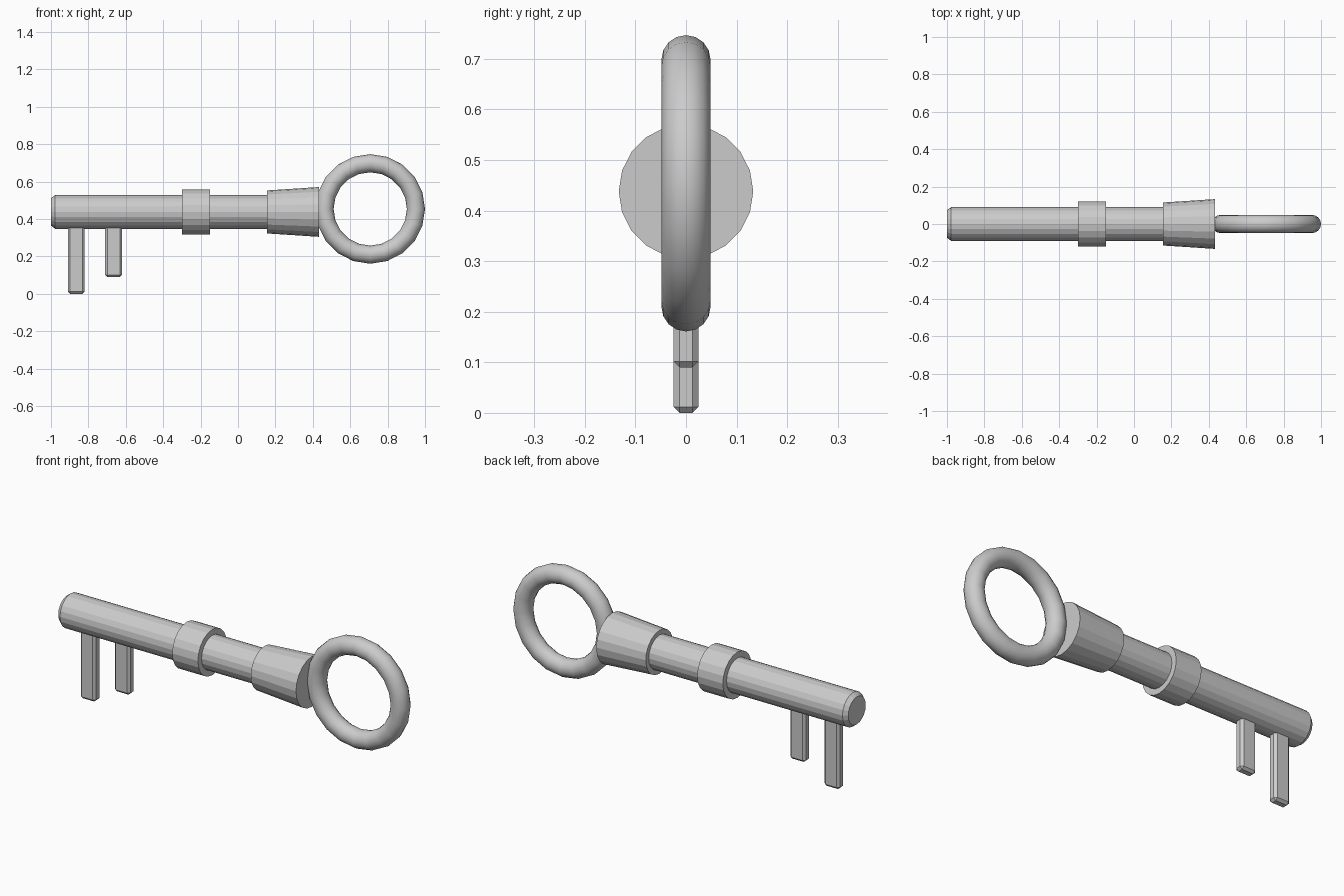
import bpy, bmesh, math
from mathutils import Matrix

if "Cube" in bpy.data.objects:
    bpy.data.objects.remove(bpy.data.objects["Cube"])

AXIS_Z = 0.438
SIDES = 20


def add_object(name, bm):
    bmesh.ops.recalc_face_normals(bm, faces=bm.faces)
    mesh = bpy.data.meshes.new(name)
    bm.to_mesh(mesh)
    bm.free()
    obj = bpy.data.objects.new(name, mesh)
    bpy.context.collection.objects.link(obj)
    return obj


def turned(name, profile):
    """Solid turned about the key's long axis from (x, radius) points."""
    bm = bmesh.new()
    rings = []
    for x, r in profile:
        angles = [2 * math.pi * i / SIDES for i in range(SIDES)]
        rings.append([bm.verts.new((x, r * math.cos(a), AXIS_Z + r * math.sin(a)))
                      for a in angles])
    for a, b in zip(rings, rings[1:]):
        for i in range(SIDES):
            j = (i + 1) % SIDES
            bm.faces.new((a[i], a[j], b[j], b[i]))
    bm.faces.new(rings[0])
    bm.faces.new(rings[-1])
    return add_object(name, bm)


def tooth(name, x, bottom):
    """Bevelled bar hanging from the shaft."""
    top = 0.42
    bm = bmesh.new()
    bmesh.ops.create_cube(bm, size=1, matrix=Matrix.Translation((x, 0, (top + bottom) / 2))
                          @ Matrix.Diagonal((0.09, 0.05, top - bottom, 1)))
    bmesh.ops.bevel(bm, geom=bm.edges[:], offset=0.012, segments=1, affect='EDGES')
    return add_object(name, bm)


# Shaft, collar and flared socket
turned("shaft", [(-1.0, 0.073), (-0.978, 0.09), (0.2, 0.09)])
turned("collar", [(-0.30, 0.121), (-0.15, 0.121)])
turned("socket", [(0.155, 0.115), (0.432, 0.133)])

# Bit teeth
tooth("long_tooth", -0.865, 0.0)
tooth("short_tooth", -0.665, 0.09)

# Ring handle
bpy.ops.mesh.primitive_torus_add(location=(0.707, 0, 0.454), rotation=(math.pi / 2, 0, 0),
                                 major_radius=0.2445, minor_radius=0.0485,
                                 major_segments=20, minor_segments=16)
ring = bpy.context.object
ring.name = "ring_handle"
bpy.ops.object.shade_smooth_by_angle(angle=math.radians(35))
